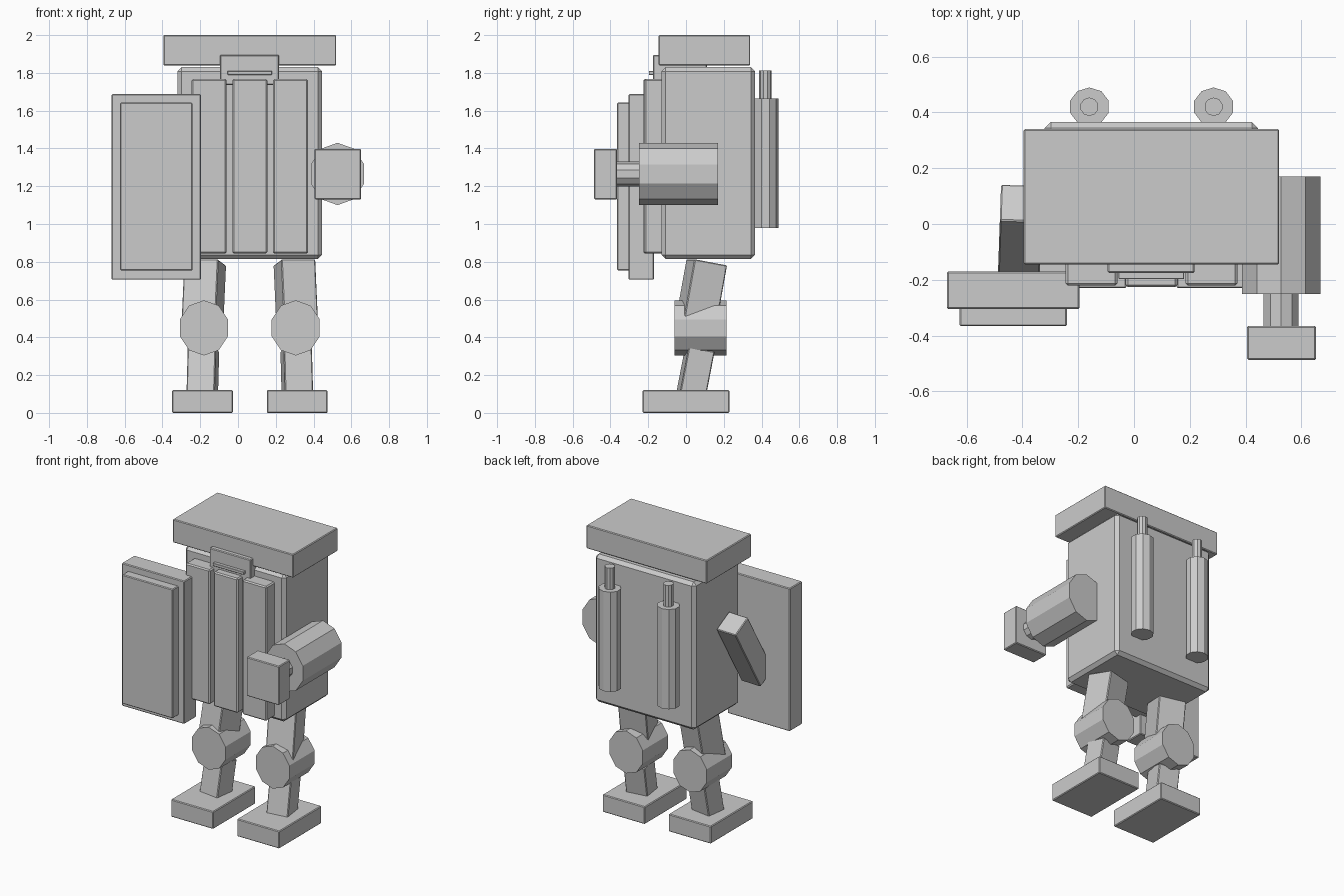
import bpy, bmesh
from math import sin, cos, tau, radians
from mathutils import Euler, Vector

if "Cube" in bpy.data.objects:
    bpy.data.objects.remove(bpy.data.objects["Cube"], do_unlink=True)

grey = bpy.data.materials.new("plain_grey")
grey.use_nodes = True
grey.diffuse_color = (0.6, 0.6, 0.6, 1)
grey.node_tree.nodes["Principled BSDF"].inputs["Base Color"].default_value = grey.diffuse_color

MID = 0.0625  # centre line of the body


def finish(name, bm, loc, rot=(0, 0, 0), bevel=0):
    bmesh.ops.recalc_face_normals(bm, faces=bm.faces)
    mesh = bpy.data.meshes.new(name)
    bm.to_mesh(mesh)
    bm.free()
    mesh.materials.append(grey)
    ob = bpy.data.objects.new(name, mesh)
    ob.location = loc
    ob.rotation_euler = rot
    bpy.context.collection.objects.link(ob)
    if bevel:
        mod = ob.modifiers.new("edge_bevel", "BEVEL")
        mod.width = bevel
        mod.segments = 1
    return ob


def block(name, loc, size, rot=(0, 0, 0), bevel=0.005):
    bm = bmesh.new()
    bmesh.ops.create_cube(bm, size=1)
    bmesh.ops.scale(bm, vec=size, verts=bm.verts)
    return finish(name, bm, loc, rot, bevel)


def box(name, x, y, z, bevel=0.005):
    """Block given by its extents on each axis."""
    spans = (x, y, z)
    return block(name, [(a + b) / 2 for a, b in spans], [b - a for a, b in spans], bevel=bevel)


def prism(name, loc, ru, rv, length, axis, sides=10):
    """Faceted cylinder along y or z, with a corner pointing up (or back)."""
    bm = bmesh.new()
    ring = []
    for i in range(sides):
        u, v = ru * sin(tau * i / sides), rv * cos(tau * i / sides)
        ring.append(bm.verts.new((u, -length / 2, v) if axis == "y" else (u, v, -length / 2)))
    face = bm.faces.new(ring)
    new = bmesh.ops.extrude_face_region(bm, geom=[face])["geom"]
    shift = (0, length, 0) if axis == "y" else (0, 0, length)
    bmesh.ops.translate(bm, vec=shift, verts=[g for g in new if isinstance(g, bmesh.types.BMVert)])
    return finish(name, bm, loc)


# Body, head and face
box("torso", (-0.32, 0.445), (-0.13, 0.365), (0.815, 1.83), 0.022)
box("head_slab", (-0.395, 0.52), (-0.145, 0.34), (1.84, 2.0))
box("face_block", (-0.095, 0.217), (-0.175, 0.11), (1.735, 1.895))
box("mouth_bar", (-0.055, 0.18), (-0.197, -0.17), (1.79, 1.81), 0.002)

# Three chest plates
for name, offset, front in (("right", -0.215, -0.221), ("middle", 0, -0.226), ("left", 0.215, -0.221)):
    x = MID + offset
    box(name + "_chest_plate", (x - 0.0925, x + 0.0925), (front, -0.12), (0.843, 1.767), 0.008)

# Shield with raised front panel, and the arm that carries it
box("shield", (-0.67, -0.195), (-0.305, -0.17), (0.705, 1.687))
box("shield_panel", (-0.625, -0.24), (-0.366, -0.3), (0.755, 1.642))
block("right_arm", (-0.408, -0.055, 1.245), (0.15, 0.15, 0.52), (radians(-30), 0, radians(-2)))

# Left arm reaching forward
prism("left_forearm", (0.527, -0.04, 1.265), 0.148, 0.165, 0.42, "y")
prism("left_wrist", (0.527, -0.3, 1.265), 0.066, 0.066, 0.16, "y")
box("left_fist", (0.405, 0.652), (-0.487, -0.365), (1.13, 1.398))

# Exhaust pipes on the back
for side, x in (("right", -0.16), ("left", 0.285)):
    prism(side + "_back_pipe", (x, 0.42, 1.322), 0.073, 0.069, 0.685, "z")
    prism(side + "_pipe_tip", (x, 0.42, 1.73), 0.033, 0.033, 0.165, "z")

# Legs: tilted thigh and shin meeting in a faceted knee, on a flat foot
for side, s in (("right", -1), ("left", 1)):
    thigh_rot = Euler((radians(-10.5), 0, radians(14 * s)))
    axis = thigh_rot.to_matrix() @ Vector((0, 0, 1))
    top = Vector((MID + 0.236 * s, 0.11, 0.797))
    block(side + "_thigh", top - axis * 0.17, (0.185, 0.18, 0.34), thigh_rot)
    prism(side + "_knee", (MID + 0.243 * s, 0.077, 0.45), 0.1335, 0.146, 0.275, "y")
    block(side + "_shin", (MID + 0.249 * s, 0.047, 0.2), (0.15, 0.14, 0.28),
          (radians(-11), 0, radians(8 * s)))
    x = MID + 0.251 * s
    box(side + "_foot", (x - 0.161, x + 0.161), (-0.23, 0.23), (0, 0.12))
